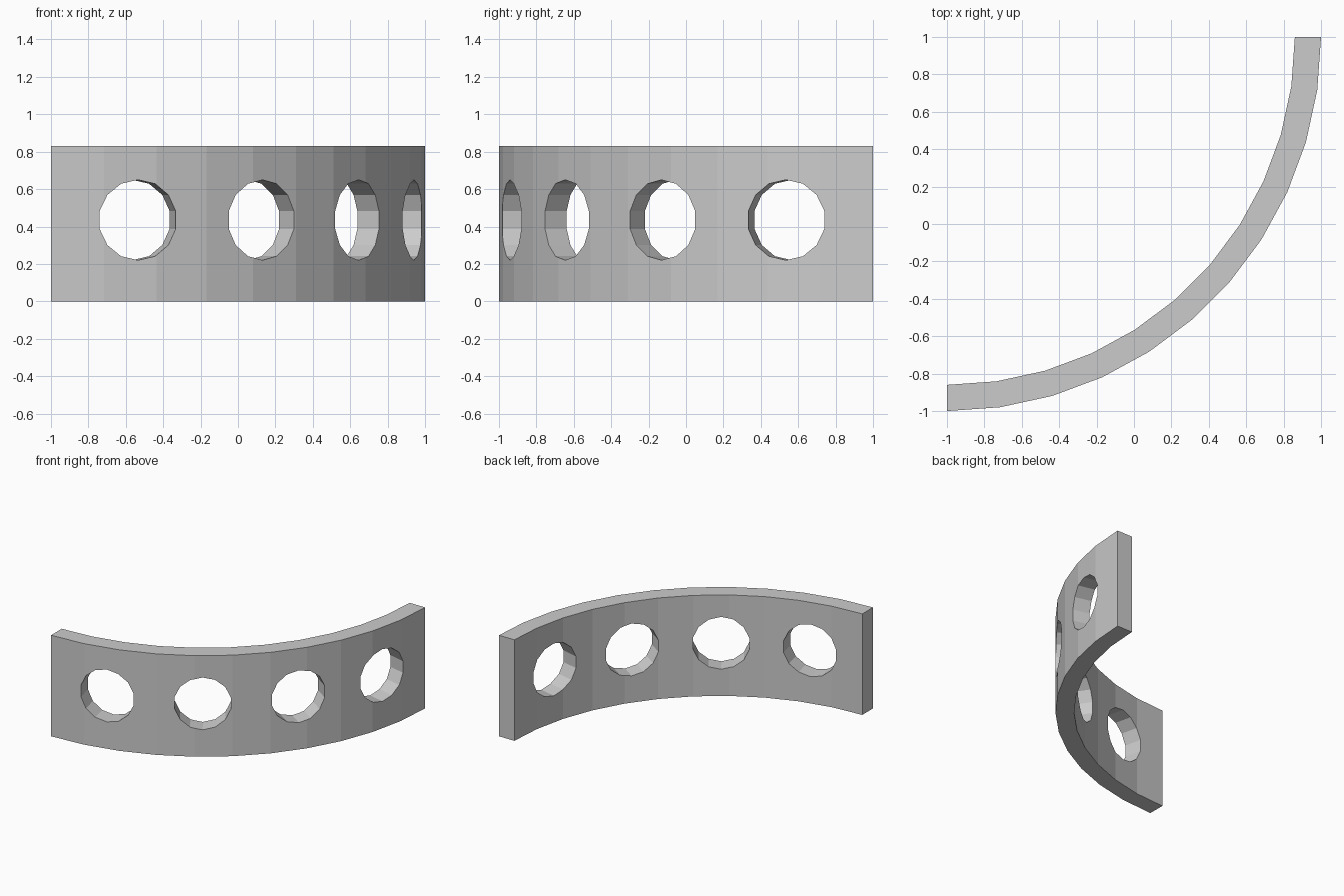
import bpy, bmesh
from math import sin, cos, radians
from mathutils import Matrix, Vector

if "Cube" in bpy.data.objects:
    bpy.data.objects.remove(bpy.data.objects["Cube"])

CX, CY = -1.0, 1.0            # centre of the quarter arc
R_OUT, R_IN, H = 2.0, 1.86, 0.83
SEGS = 11
HOLE_R, HOLE_Z, HOLE_SIDES = 0.215, 0.435, 14


def arc_point(r, a, z):
    return Vector((CX + r * sin(a), CY - r * cos(a), z))


def make_object(name, bm):
    bmesh.ops.recalc_face_normals(bm, faces=bm.faces)
    mesh = bpy.data.meshes.new(name)
    bm.to_mesh(mesh)
    bm.free()
    obj = bpy.data.objects.new(name, mesh)
    bpy.context.collection.objects.link(obj)
    return obj


# Curved beam: rectangular section swept through a quarter turn
bm = bmesh.new()
rings = []
for i in range(SEGS + 1):
    a = radians(90 * i / SEGS)
    section = [(R_OUT, 0), (R_OUT, H), (R_IN, H), (R_IN, 0)]
    rings.append([bm.verts.new(arc_point(r, a, z)) for r, z in section])
for p, q in zip(rings, rings[1:]):
    for k in range(4):
        n = (k + 1) % 4
        bm.faces.new((p[k], p[n], q[n], q[k]))
bm.faces.new(rings[0])
bm.faces.new(rings[-1])
beam = make_object("curved_beam", bm)

# Four radial round holes
bm = bmesh.new()
for deg in (13.5, 34.5, 55.5, 76.5):
    a = radians(deg)
    axis = Vector((sin(a), -cos(a), 0))
    side = Vector((cos(a), sin(a), 0))
    up = Vector((0, 0, 1))
    loops = []
    for r in (1.6, 2.2):
        c = arc_point(r, a, HOLE_Z)
        loops.append([bm.verts.new(c + HOLE_R * (side * sin(t) + up * cos(t)))
                      for t in (radians(360 * k / HOLE_SIDES) for k in range(HOLE_SIDES))])
    lo, hi = loops
    for k in range(HOLE_SIDES):
        n = (k + 1) % HOLE_SIDES
        bm.faces.new((lo[k], lo[n], hi[n], hi[k]))
    bm.faces.new(lo)
    bm.faces.new(hi)
cutter = make_object("hole_cutter", bm)
cutter.hide_render = True

# Cut the holes, then drop the cutter
cut = beam.modifiers.new("holes", 'BOOLEAN')
cut.operation = 'DIFFERENCE'
cut.solver = 'EXACT'
cut.object = cutter
bpy.context.view_layer.objects.active = beam
beam.select_set(True)
bpy.ops.object.modifier_apply(modifier=cut.name)
bpy.data.objects.remove(cutter, do_unlink=True)
